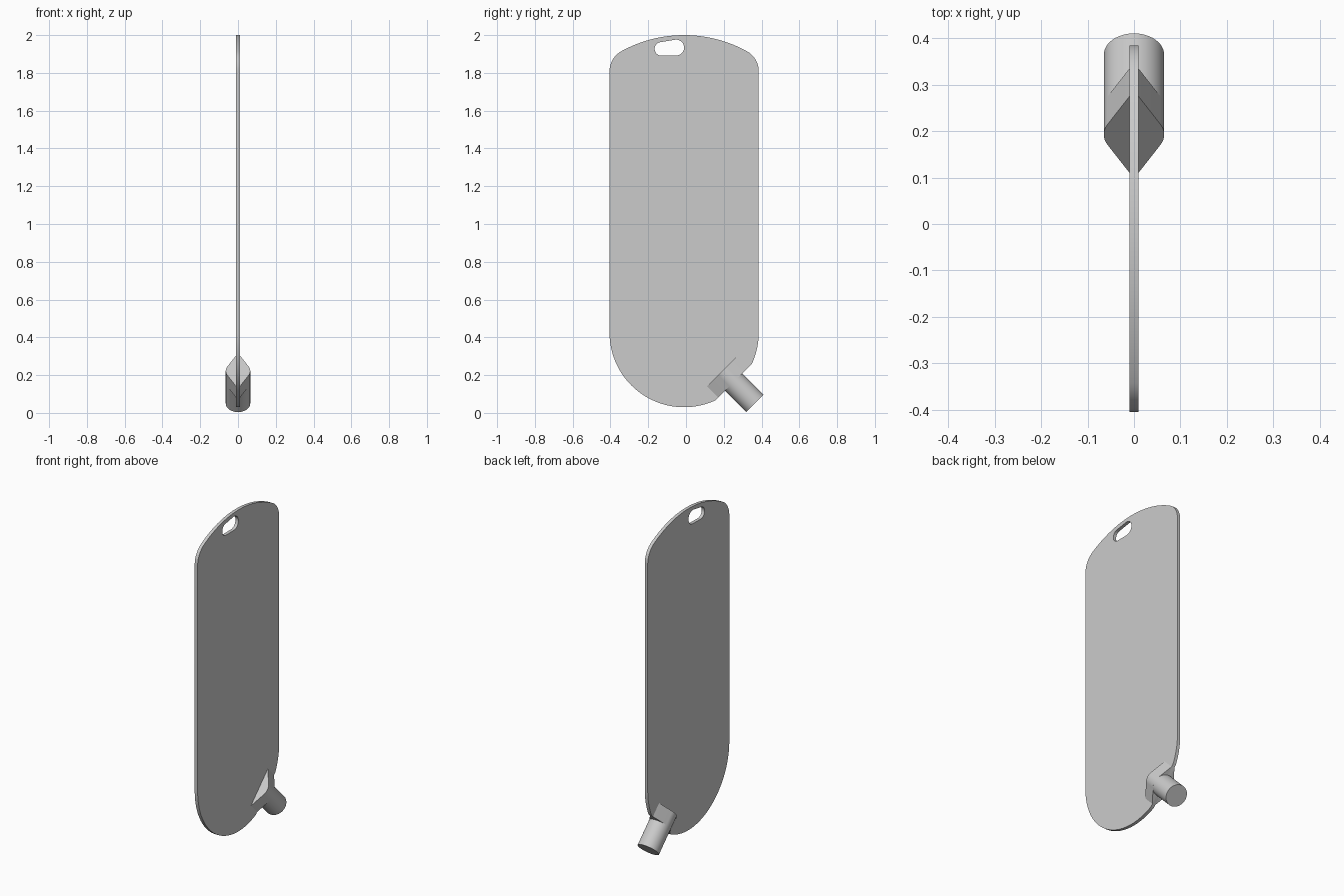
import bpy
from math import sin, cos, pi, atan2, asin, sqrt
from mathutils import Matrix, Vector

cube = bpy.data.objects.get("Cube")
if cube:
    bpy.data.objects.remove(cube, do_unlink=True)

grey = bpy.data.materials.new("plain grey")
grey.use_nodes = True
grey.diffuse_color = (0.6, 0.6, 0.6, 1)
grey.node_tree.nodes["Principled BSDF"].inputs["Base Color"].default_value = (0.6, 0.6, 0.6, 1)


def arc(cx, cy, r, start, end, steps):
    """Points along a circular arc, angles in radians."""
    angles = [start + (end - start) * i / steps for i in range(steps + 1)]
    return [(cx + r * cos(a), cy + r * sin(a)) for a in angles]


def finish(obj):
    """Give the part its material and smooth its rounded faces."""
    obj.data.materials.clear()
    obj.data.materials.append(grey)
    bpy.ops.object.select_all(action="DESELECT")
    obj.select_set(True)
    bpy.context.view_layer.objects.active = obj
    bpy.ops.object.shade_smooth_by_angle(angle=pi / 7)


def slab(name, outlines, half_depth, frame):
    """Extrude closed outlines; a second outline inside the first is a hole."""
    curve = bpy.data.curves.new(name, "CURVE")
    curve.dimensions = "2D"
    curve.fill_mode = "BOTH"
    curve.extrude = half_depth
    for outline in outlines:
        spline = curve.splines.new("POLY")
        spline.points.add(len(outline) - 1)
        for point, (u, v) in zip(spline.points, outline):
            point.co = (u, v, 0, 1)
        spline.use_cyclic_u = True
    obj = bpy.data.objects.new(name, curve)
    bpy.context.collection.objects.link(obj)
    obj.matrix_world = frame
    bpy.ops.object.select_all(action="DESELECT")
    obj.select_set(True)
    bpy.context.view_layer.objects.active = obj
    bpy.ops.object.convert(target="MESH")
    obj = bpy.context.object
    obj.name = name
    # Weld caps to walls
    bpy.ops.object.mode_set(mode="EDIT")
    bpy.ops.mesh.select_all(action="SELECT")
    bpy.ops.mesh.remove_doubles(threshold=0.0001)
    bpy.ops.mesh.normals_make_consistent(inside=False)
    bpy.ops.object.mode_set(mode="OBJECT")
    finish(obj)
    return obj


def frame_of(x, y, z, origin):
    m = Matrix((x, y, z)).transposed().to_4x4()
    m.translation = origin
    return m


# Main dimensions
mid_y, low_z, half_w = -0.01, 0.425, 0.395
crown_r, corner_r, top_z = 0.69, 0.12, 2.0
pipe_r, tip = 0.065, 0.134
across = Vector((0, 1, 1)).normalized()
along = Vector((0, 1, -1)).normalized()
base = Vector((0, mid_y, low_z))

# Flat blade: round bottom cut by a chord at the spout, shallow crown on top
chord = asin(tip / half_w)
reach = sqrt(half_w ** 2 - tip ** 2)
crown_z = top_z - crown_r
off = half_w - corner_r
corner_z = crown_z + sqrt((crown_r - corner_r) ** 2 - off ** 2)
lean = atan2(corner_z - crown_z, off)
outline = (arc(mid_y, low_z, half_w, -pi, -pi / 4 - chord, 36)
           + arc(mid_y, low_z, half_w, -pi / 4 + chord, 0, 12)
           + arc(mid_y + off, corner_z, corner_r, 0, lean, 10)
           + arc(mid_y, crown_z, crown_r, lean, pi - lean, 28)[1:-1]
           + arc(mid_y - off, corner_z, corner_r, pi - lean, pi, 10))

# Hanging slot near the top
slot = (arc(-0.13, 1.927, 0.036, pi / 2 + 0.1, 3 * pi / 2, 14)
        + arc(-0.052, 1.934, 0.042, -pi / 2, pi / 2 + 0.1, 14))
slab("blade", [outline, slot], 0.01,
     frame_of((0, 1, 0), (0, 0, 1), (1, 0, 0), (0, 0, 0)))

# Pointed collar: tangent lines from two tips onto the pipe's circle
collar_half = 0.0425
swing = asin(pipe_r / tip)
section = (arc(0, 0, pipe_r, -swing, swing, 12) + [(0, tip)]
           + arc(0, 0, pipe_r, pi - swing, pi + swing, 12) + [(0, -tip)])
slab("spout_collar", [section], collar_half,
     frame_of((1, 0, 0), across, -along, base + along * (reach - collar_half)))

# Round spout
start, end = reach - 0.005, 0.53
bpy.ops.mesh.primitive_cylinder_add(vertices=48, radius=pipe_r, depth=end - start)
spout = bpy.context.object
spout.name = "spout"
spout.matrix_world = frame_of((1, 0, 0), across, -along, base + along * (start + end) / 2)
finish(spout)
